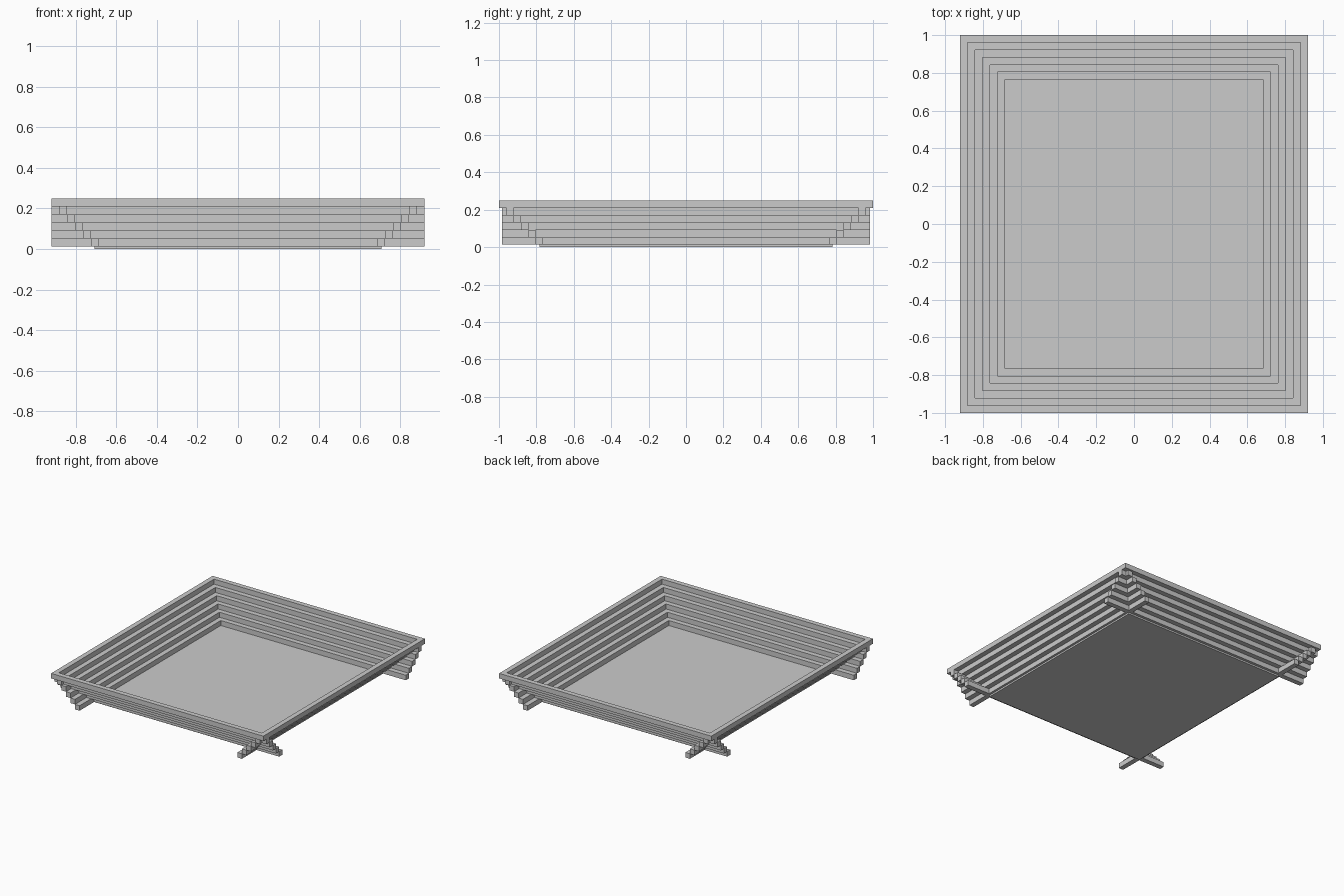
import bpy
import bmesh
from mathutils import Matrix, Vector

if "Cube" in bpy.data.objects:
    bpy.data.objects.remove(bpy.data.objects["Cube"])

BASE = 0.013      # thickness of the floor sheet
BAR = 0.0393      # square section of every bar
LAYERS = 6
HX, HY = 0.92, 1.0   # outer half sizes of the top rim


def box(name, lo, hi):
    lo, hi = Vector(lo), Vector(hi)
    bm = bmesh.new()
    bmesh.ops.create_cube(bm, size=1, matrix=Matrix.Translation((lo + hi) / 2)
                          @ Matrix.Diagonal((*(hi - lo), 1)))
    mesh = bpy.data.meshes.new(name)
    bm.to_mesh(mesh)
    bm.free()
    obj = bpy.data.objects.new(name, mesh)
    bpy.context.collection.objects.link(obj)
    return obj


# thin floor sheet under the lowest bars
box("floor_panel", (-0.706, -0.782, 0), (0.706, 0.782, BASE))

# stepped walls: each layer is one bar width further out, bars cross at the corners
for i in range(LAYERS):
    inset = (LAYERS - 1 - i) * BAR
    top = i == LAYERS - 1
    z0, z1 = BASE + i * BAR, BASE + (i + 1) * BAR
    x_out, y_out = HX - inset, HY - inset
    side_len = HY if top else 0.985
    cross_len = HX - BAR if top else HX   # rim bars butt between the side bars
    for s, side, end in ((-1, "left", "front"), (1, "right", "back")):
        xs = sorted((s * x_out, s * (x_out - BAR)))
        ys = sorted((s * y_out, s * (y_out - BAR)))
        box(f"{side}_bar_{i + 1}", (xs[0], -side_len, z0), (xs[1], side_len, z1))
        box(f"{end}_bar_{i + 1}", (-cross_len, ys[0], z0), (cross_len, ys[1], z1))
